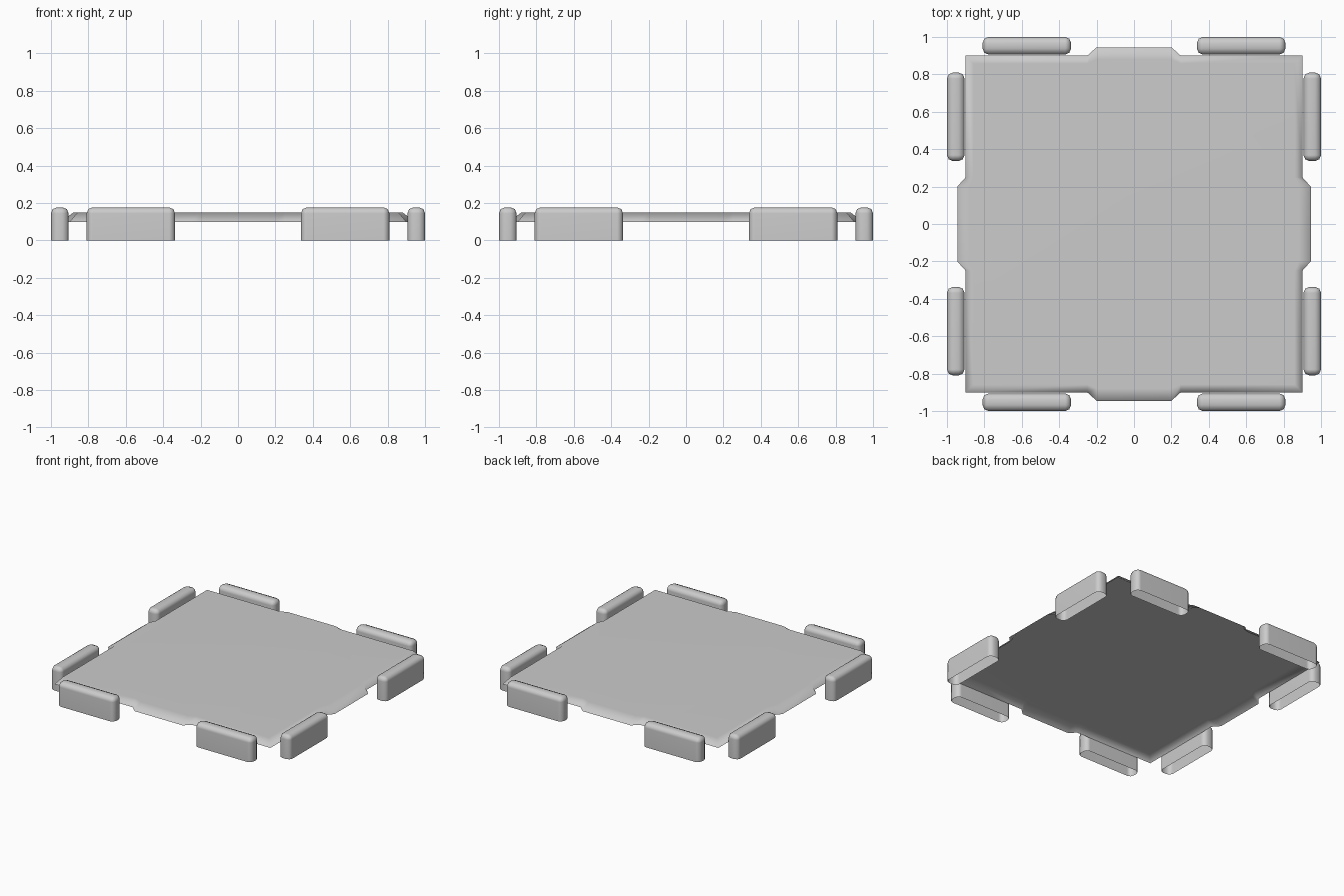
import bpy
import bmesh
from math import pi
from mathutils import Matrix, Vector

cube = bpy.data.objects.get("Cube")
if cube:
    bpy.data.objects.remove(cube, do_unlink=True)

grey = bpy.data.materials.new("light grey")
grey.use_nodes = True
colour = (0.6, 0.6, 0.6, 1)
grey.diffuse_color = colour
grey.node_tree.nodes["Principled BSDF"].inputs["Base Color"].default_value = colour


def add_object(name, bm):
    """Turn a bmesh into a smooth object with flat-looking large faces."""
    bmesh.ops.recalc_face_normals(bm, faces=bm.faces)
    for face in bm.faces:
        face.smooth = True
    mesh = bpy.data.meshes.new(name)
    bm.to_mesh(mesh)
    bm.free()
    mesh.materials.append(grey)
    obj = bpy.data.objects.new(name, mesh)
    bpy.context.collection.objects.link(obj)
    obj.modifiers.new("weighted normals", 'WEIGHTED_NORMAL')
    return obj


def tabbed_ring(bm, edge, tab, z):
    """Square outline with a tapered tab in the middle of each side."""
    side = [(edge, edge), (0.25, edge), (0.2, tab), (-0.2, tab), (-0.25, edge)]
    return [bm.verts.new(Matrix.Rotation(i * pi / 2, 3, 'Z') @ Vector((x, y, z)))
            for i in range(4) for x, y in side]


# Floor plate: thin open-bottomed sheet with a sloping skirt
bm = bmesh.new()
outer = tabbed_ring(bm, 0.9, 0.945, 0.1)
inner = tabbed_ring(bm, 0.858, 0.88, 0.15)
bm.faces.new(inner)
for i in range(len(outer)):
    j = (i + 1) % len(outer)
    bm.faces.new((outer[i], outer[j], inner[j], inner[i]))
plate = add_object("floor_plate", bm)
# An open sheet facing up
if plate.data.polygons[0].normal.z < 0:
    plate.data.flip_normals()


def edge_block(name, x, turn):
    """Rounded, open-bottomed block beside one side of the plate."""
    bm = bmesh.new()
    size = Matrix.Diagonal((0.473, 0.094, 0.177, 1))
    bmesh.ops.create_cube(bm, size=1, matrix=Matrix.Translation((x, 0.953, 0.0885)) @ size)
    bottom = [f for f in bm.faces if f.normal.z < -0.9]
    bmesh.ops.delete(bm, geom=bottom, context='FACES_ONLY')
    edges = [e for e in bm.edges if max(v.co.z for v in e.verts) > 0.1]
    bmesh.ops.bevel(bm, geom=edges, offset=0.032, segments=2, profile=0.5,
                    affect='EDGES', clamp_overlap=True)
    bmesh.ops.rotate(bm, verts=bm.verts, cent=(0, 0, 0),
                     matrix=Matrix.Rotation(turn, 3, 'Z'))
    add_object(name, bm)


# Two blocks along each of the four sides
for i, side in enumerate(("back", "right", "front", "left")):
    for x, end in ((0.573, "first"), (-0.573, "second")):
        edge_block(f"{side}_{end}_block", x, i * pi / 2)
